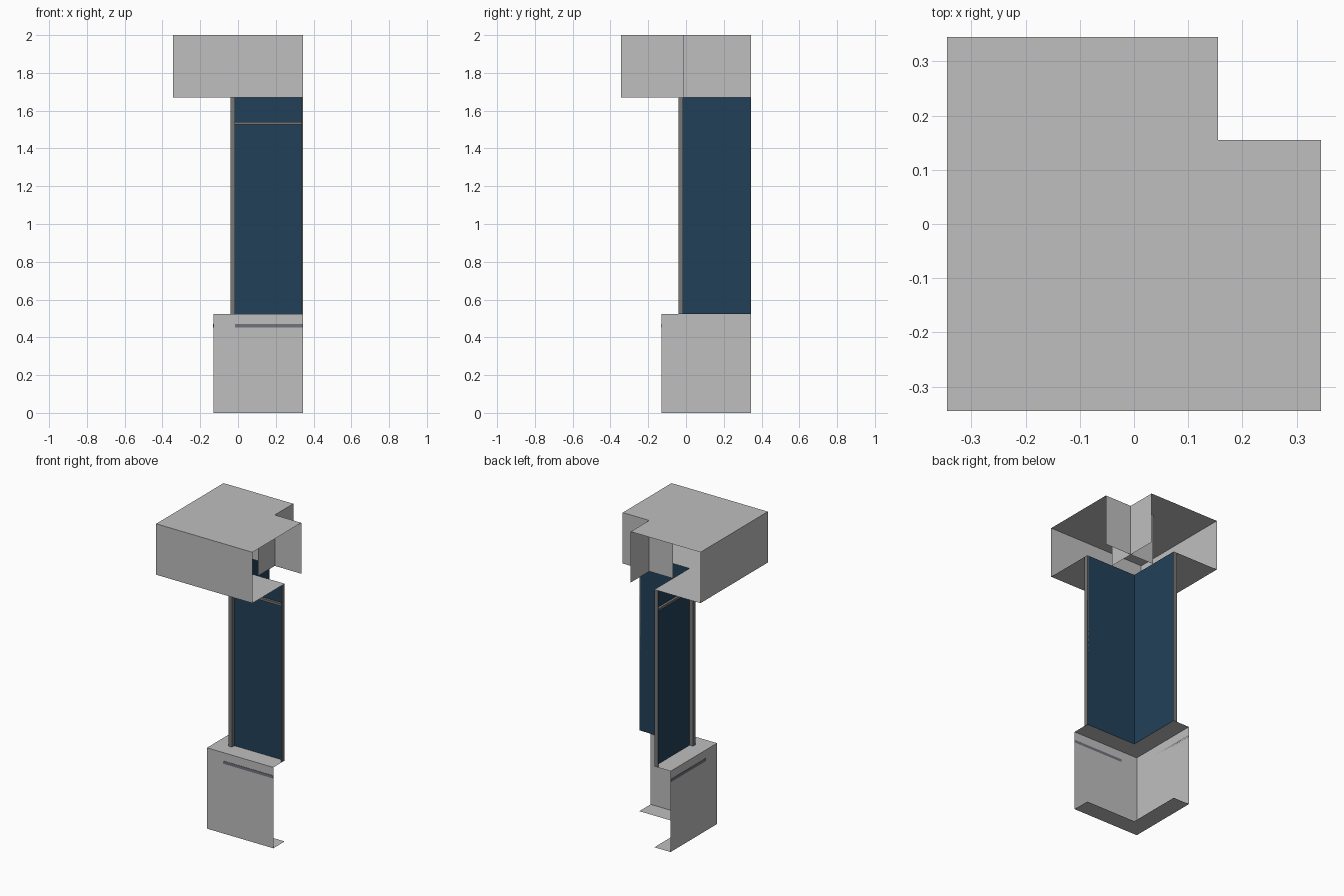
import bpy, bmesh

old = bpy.data.objects.get("Cube")
if old:
    bpy.data.objects.remove(old)

END = 0.345      # open ends of both wings
INNER = -0.015   # glazing line
NOTCH = 0.155    # inner corner of the roof
SILL, HEAD, TOP = 0.524, 1.67, 2.0


def material(name, srgb):
    col = [(c / 255 / 12.92) if c < 11 else ((c / 255 + 0.055) / 1.055) ** 2.4 for c in srgb] + [1]
    m = bpy.data.materials.new(name)
    m.use_nodes = True
    m.diffuse_color = col
    m.node_tree.nodes["Principled BSDF"].inputs["Base Color"].default_value = col
    return m


WALL = material("light grey panel", (191, 191, 191))
GLASS = material("dark blue glass", (34, 64, 88))
FRAME = material("mid grey frame", (119, 119, 119))
STRIPE = material("slate stripe", (112, 116, 124))


def finish(name, bm, mat):
    me = bpy.data.meshes.new(name)
    bm.to_mesh(me)
    bm.free()
    me.materials.append(mat)
    ob = bpy.data.objects.new(name, me)
    bpy.context.collection.objects.link(ob)
    return ob


def corner_sweep(name, profile, mat, end=END):
    """Sweep (offset, height) points around the corner of both wings."""
    bm = bmesh.new()
    rows = [[bm.verts.new(p) for p in ((end, d, z), (d, d, z), (d, end, z))] for d, z in profile]
    for a, b in zip(rows, rows[1:]):
        for i in (0, 1):
            bm.faces.new((a[i], b[i], b[i + 1], a[i + 1]))
    return finish(name, bm, mat)


def box(name, lo, hi, mat):
    bm = bmesh.new()
    bmesh.ops.create_cube(bm, size=1)
    for v in bm.verts:
        v.co = [l if c < 0 else h for c, l, h in zip(v.co, lo, hi)]
    return finish(name, bm, mat)


def sheet(name, points, mat):
    bm = bmesh.new()
    bm.faces.new([bm.verts.new(p) for p in points])
    return finish(name, bm, mat)


# Open shells: base, glazing, overhanging header with notched roof
corner_sweep("base", [(INNER, 0), (-0.131, 0), (-0.131, SILL), (INNER, SILL)], WALL)
corner_sweep("window", [(INNER, SILL), (INNER, HEAD)], GLASS)
corner_sweep("header", [(INNER, HEAD), (-END, HEAD), (-END, TOP), (NOTCH, TOP)], WALL)

# Frame: corner post and rail
box("corner_post", (-0.04, -0.04, SILL), (INNER, INNER, HEAD), FRAME)
corner_sweep("rail", [(INNER, 1.526), (-0.03, 1.526), (-0.03, 1.541), (INNER, 1.541)], FRAME)

# Parts repeated on each wing, swapped across the diagonal
for wing, swap in (("front", False), ("side", True)):
    def at(x, y, z):
        return (y, x, z) if swap else (x, y, z)
    box(wing + "_end_post", at(0.337, -0.04, SILL), at(END, INNER, HEAD), FRAME)
    box(wing + "_base_stripe", at(INNER, -0.133, 0.453), at(END, -0.131, 0.471), STRIPE)
    # Crossing partition under the roof
    sheet(wing + "_partition", [at(INNER, NOTCH, HEAD), at(END, NOTCH, HEAD),
                                at(END, NOTCH, TOP), at(INNER, NOTCH, TOP)], WALL)
